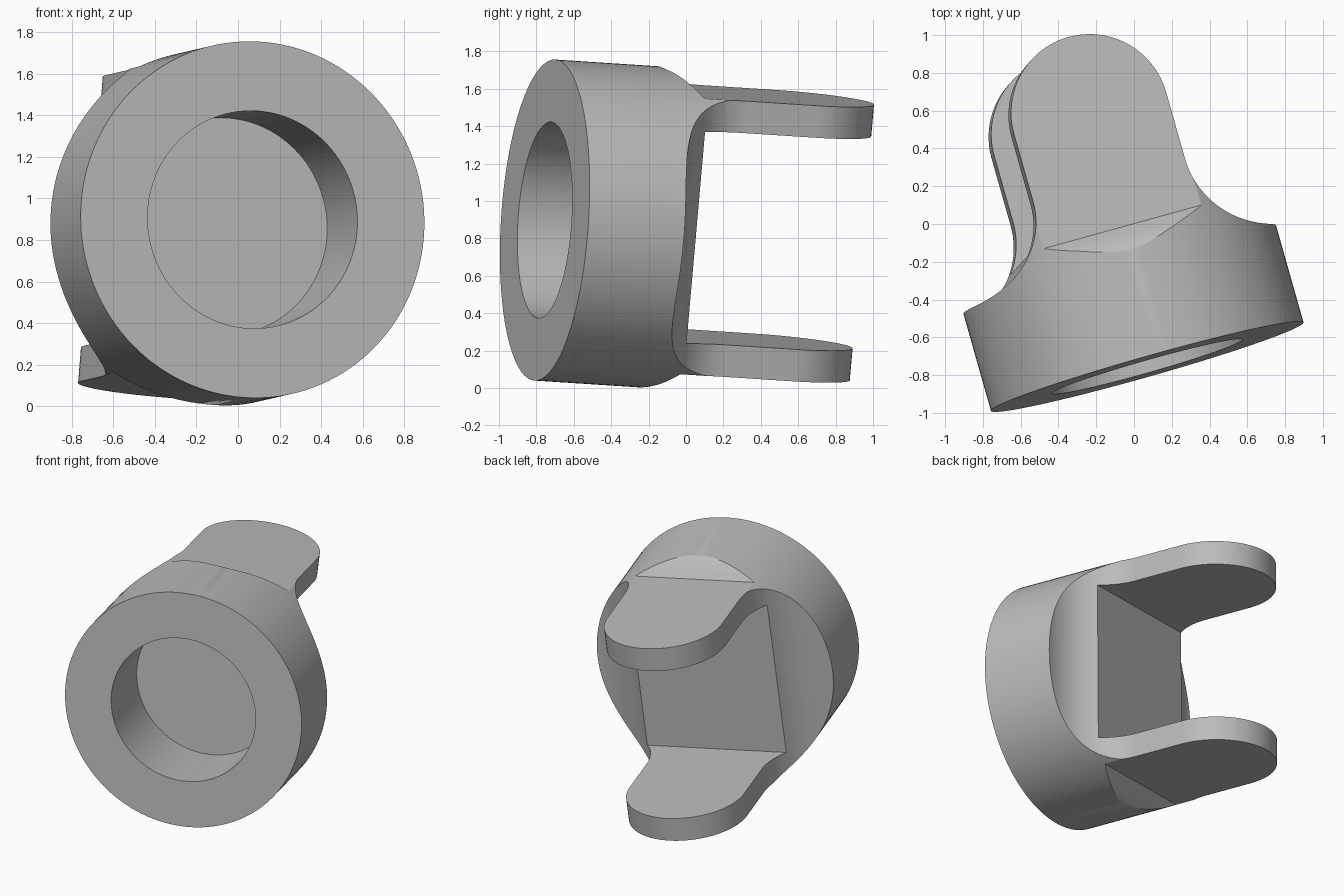
import bpy, bmesh
from math import sin, cos, radians
from mathutils import Vector, Matrix

cube = bpy.data.objects.get("Cube")
if cube:
    bpy.data.objects.remove(cube, do_unlink=True)

# Main dimensions in the yoke's own frame: x across, y along the axis, z up
R, FILLET, PRONG = 0.86, 0.425, 0.42
FLOOR, SHOULDER = 0.70, 0.54
GAP, OUTER = 0.57, 0.742

steel = bpy.data.materials.new("plain_grey")
steel.use_nodes = True
grey = (0.5, 0.5, 0.5, 1)
steel.diffuse_color = grey
steel.node_tree.nodes["Principled BSDF"].inputs["Base Color"].default_value = grey


def prism(name, points, offset, to3d):
    """Extrude a closed outline by a vector."""
    bm = bmesh.new()
    face = bm.faces.new([bm.verts.new(to3d(a, b)) for a, b in points])
    ext = bmesh.ops.extrude_face_region(bm, geom=[face])
    moved = [v for v in ext["geom"] if isinstance(v, bmesh.types.BMVert)]
    bmesh.ops.translate(bm, verts=moved, vec=Vector(offset))
    bmesh.ops.recalc_face_normals(bm, faces=bm.faces)
    mesh = bpy.data.meshes.new(name)
    bm.to_mesh(mesh)
    bm.free()
    obj = bpy.data.objects.new(name, mesh)
    bpy.context.collection.objects.link(obj)
    return obj


def arc(cx, cy, r, start, end, steps):
    angles = [radians(start + (end - start) * i / steps) for i in range(steps + 1)]
    return [(cx + r * cos(t), cy + r * sin(t)) for t in angles]


def rod(name, r, y0, y1):
    return prism(name, arc(0, 0, r, 0, 360, 128)[:-1], (0, y1 - y0, 0),
                 lambda a, b: (a, y0, b))


# Round body, long enough to contain the prongs
yoke = rod("yoke", R, 0, 1.85)

# Plan outline: full-width collar, concave shoulders, round prong ends
half = [(1, -0.1), (1, SHOULDER - 0.005)]
half += arc(PRONG + FILLET, SHOULDER - 0.005 + FILLET, FILLET, 270, 180, 24)
half += arc(0, 1.33, PRONG, 0, 90, 24)
plan_points = half + [(-x, y) for x, y in reversed(half[:-1])]
plan = prism("plan_cutter", plan_points, (0, 0, 2), lambda a, b: (a, b, -1))

# Side outline: rounded shoulders, flat prongs and the square slot
side_half = [(-0.1, 0.95), (0.52, 0.95), (0.54, 0.868), (0.57, 0.859), (0.60, 0.845),
             (0.63, 0.823), (0.66, 0.793), (0.703, OUTER), (2, OUTER), (2, GAP), (FLOOR, GAP)]
side_points = side_half + [(y, -z) for y, z in reversed(side_half)]
side = prism("side_cutter", side_points, (2.4, 0, 0), lambda a, b: (-1.2, a, b))

# Blind bore in the front face
bore = rod("bore_cutter", 0.525, -0.2, 0.535)

for cutter, op in ((plan, "INTERSECT"), (side, "INTERSECT"), (bore, "DIFFERENCE")):
    mod = yoke.modifiers.new(cutter.name, "BOOLEAN")
    mod.object, mod.operation, mod.solver = cutter, op, "EXACT"
    cutter.hide_render = True

# Bake the cuts and drop the cutters
bpy.context.view_layer.update()
graph = bpy.context.evaluated_depsgraph_get()
baked = bpy.data.meshes.new_from_object(yoke.evaluated_get(graph))
yoke.modifiers.clear()
yoke.data = baked
for cutter in (plan, side, bore):
    bpy.data.objects.remove(cutter, do_unlink=True)
baked.materials.clear()
baked.materials.append(steel)

# Tilt the yoke into its resting pose
axis = Vector((-0.272, 0.96, -0.0624)).normalized()
up = Vector((0.08, 0.087, 0.993))
up = (up - axis * up.dot(axis)).normalized()
across = axis.cross(up)
turn = Matrix((across, axis, up)).transposed().to_4x4()
yoke.matrix_world = Matrix.Translation((0.07, -0.755, 0.898)) @ turn

bpy.ops.object.select_all(action="DESELECT")
yoke.select_set(True)
bpy.context.view_layer.objects.active = yoke
bpy.ops.object.shade_smooth_by_angle(angle=radians(24))
